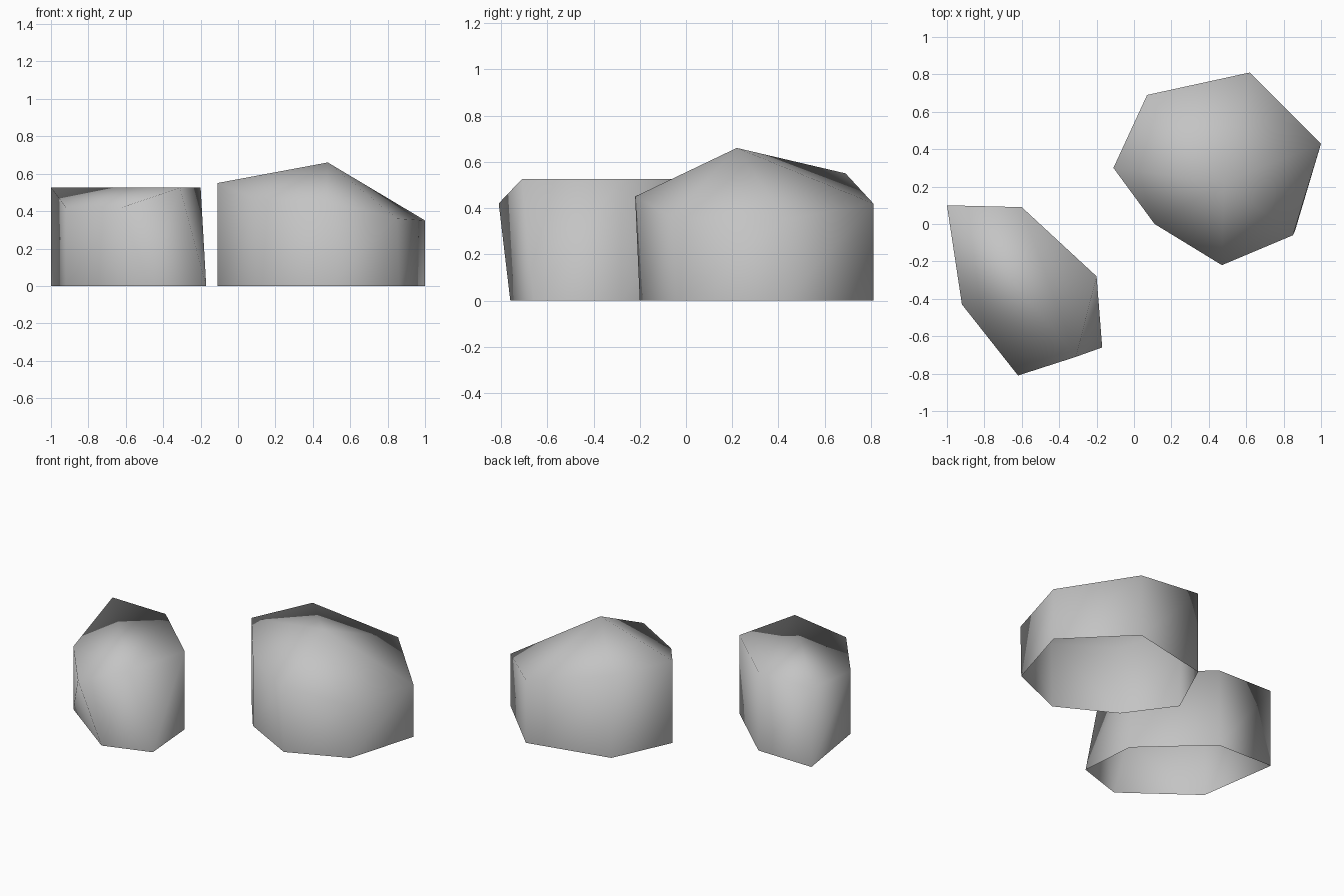
import bpy
import bmesh

default_cube = bpy.data.objects.get("Cube")
if default_cube:
    bpy.data.objects.remove(default_cube, do_unlink=True)

# One stone grey for both rocks
stone = bpy.data.materials.new("stone grey")
stone.use_nodes = True
grey = (0.55, 0.55, 0.55, 1)
stone.diffuse_color = grey
stone.node_tree.nodes["Principled BSDF"].inputs["Base Color"].default_value = grey


def build_walls(bm, rim, feet):
    """Raise side walls from the ground to the rim; feet gives shifted ground corners."""
    top = [bm.verts.new(corner) for corner in rim]
    bottom = []
    for index, (x, y, z) in enumerate(rim):
        foot_x, foot_y = feet.get(index, (x, y))
        bottom.append(bm.verts.new((foot_x, foot_y, 0)))
    for i in range(len(rim)):
        j = (i + 1) % len(rim)
        bm.faces.new((bottom[i], bottom[j], top[j], top[i]))
    return top


def finish_rock(bm, name):
    """Turn the bmesh into a smooth shaded object, open underneath."""
    for face in bm.faces:
        face.smooth = True
    mesh = bpy.data.meshes.new(name)
    bm.to_mesh(mesh)
    bm.free()
    mesh.materials.append(stone)
    rock = bpy.data.objects.new(name, mesh)
    bpy.context.collection.objects.link(rock)
    return rock


# Large rock: seven walls with a pointed cap (rims run counterclockwise)
large_rim = [
    (-0.11, 0.3, 0.55), (0.11, 0, 0.46), (0.47, -0.22, 0.45), (0.85, -0.06, 0.36),
    (1, 0.43, 0.35), (0.62, 0.81, 0.42), (0.07, 0.69, 0.55),
]
bm = bmesh.new()
top = build_walls(bm, large_rim, {2: (0.48, -0.2), 3: (0.86, -0.04)})
peak = bm.verts.new((0.48, 0.22, 0.66))
for i, corner in enumerate(top):
    bm.faces.new((corner, top[(i + 1) % len(top)], peak))
finish_rock(bm, "large_rock")

# Small rock: six walls, a level top and one sloping front facet
level = 0.525
small_rim = [
    (-0.92, -0.43, 0.42), (-0.62, -0.81, 0.42), (-0.31, -0.71, level),
    (-0.2, -0.28, level), (-0.6, 0.09, level), (-1, 0.1, level),
]
bm = bmesh.new()
top = build_walls(bm, small_rim, {1: (-0.48, -0.76), 2: (-0.17, -0.66)})
bm.faces.new(top[2:])
bm.faces.new((top[0], top[1], top[2], top[5]))
finish_rock(bm, "small_rock")
